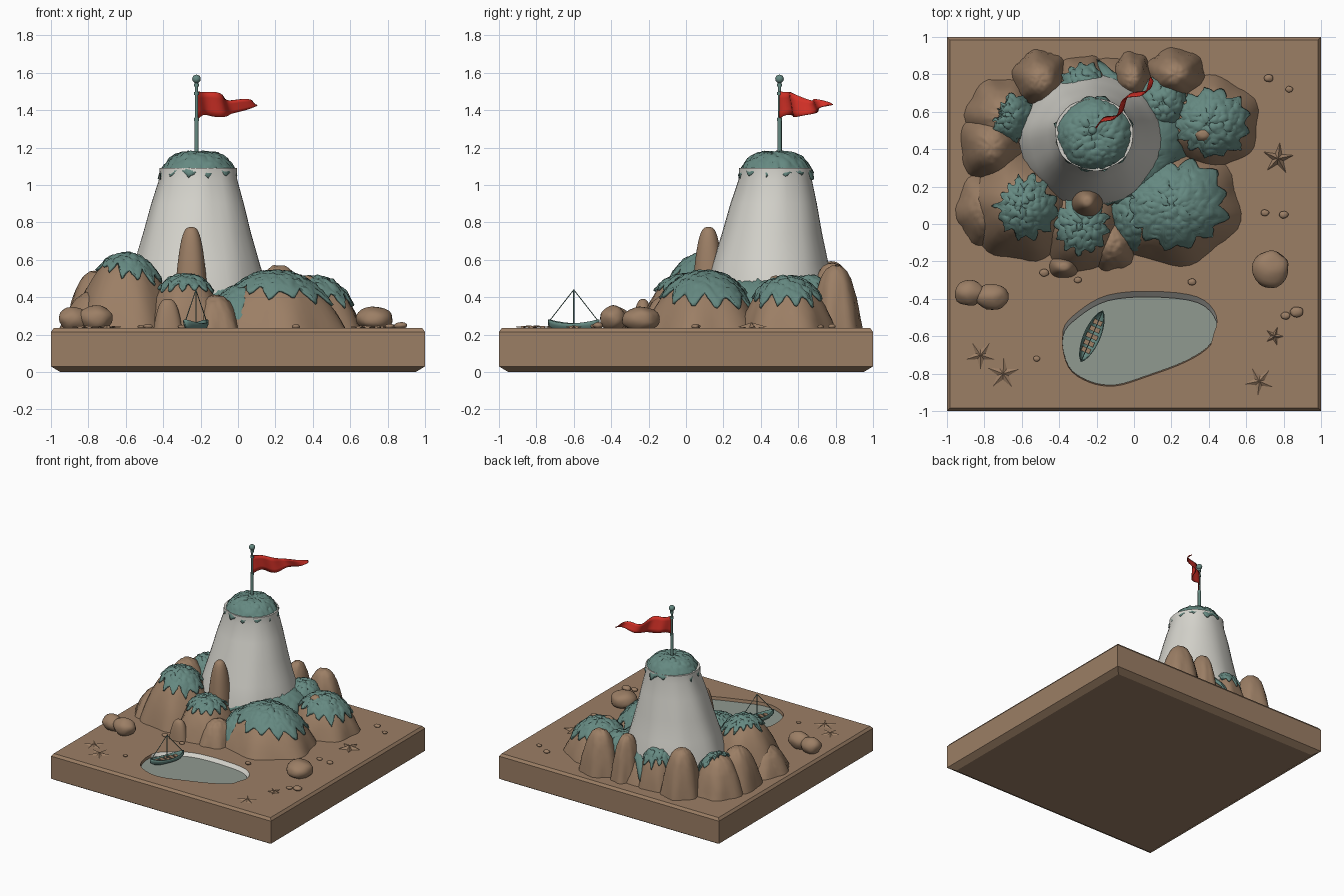
import bpy, bmesh, math, random
from math import sin, cos, pi, tau
from mathutils import Vector, Matrix, noise

random.seed(4)
if "Cube" in bpy.data.objects:
    bpy.data.objects.remove(bpy.data.objects["Cube"], do_unlink=True)


def material(name, rgb):
    m = bpy.data.materials.new(name)
    m.use_nodes = True
    m.diffuse_color = (*rgb, 1)
    m.node_tree.nodes["Principled BSDF"].inputs["Base Color"].default_value = (*rgb, 1)
    return m


SAND = material("sandy_brown", (0.33, 0.21, 0.13))
MOSS = material("moss_teal", (0.13, 0.25, 0.22))
PALE = material("pale_stone", (0.66, 0.65, 0.60))
WATER = material("pond_water", (0.28, 0.32, 0.28))
RED = material("flag_red", (0.65, 0.03, 0.02))
GROUND = 0.235


def add(name, bm, *mats, angle=40, solid=0):
    me = bpy.data.meshes.new(name)
    bm.to_mesh(me)
    bm.free()
    me.shade_smooth()
    me.set_sharp_from_angle(angle=math.radians(angle))
    ob = bpy.data.objects.new(name, me)
    bpy.context.scene.collection.objects.link(ob)
    for m in mats:
        me.materials.append(m)
    if solid:
        mod = ob.modifiers.new("thickness", 'SOLIDIFY')
        mod.thickness, mod.offset = solid, 1
    return ob


def grid(bm, rows, wrap=False):
    # Skin a list of equally long vertex rows
    rows = [[bm.verts.new(p) for p in r] for r in rows]
    n = len(rows[0])
    for a, b in zip(rows, rows[1:]):
        for i in range(n if wrap else n - 1):
            k = (i + 1) % n
            bm.faces.new((a[i], b[i], b[k], a[k]))
    return rows


def rod(name, p, q, r, mat):
    p, q = Vector(p), Vector(q)
    bm = bmesh.new()
    turn = (q - p).to_track_quat('Z', 'Y').to_matrix().to_4x4()
    bmesh.ops.create_cone(bm, cap_ends=True, segments=10, radius1=r, radius2=r,
                          depth=(q - p).length, matrix=Matrix.Translation((p + q) / 2) @ turn)
    return add(name, bm, mat)


# Domed rock surface: u runs from the summit (0) to the foot (1)
def dome_point(spec, u, a, bump=0.0):
    x, y, z, rx, ry, h, p, k, flute = spec
    f = u * (1 + flute * u * u * cos(k * a + x * 9))
    v = Vector((x + rx * f * cos(a), y + ry * f * sin(a), z + h * (1 - u ** p)))
    v.z += bump * noise.noise(v * 45)
    if bump:
        v += Vector((cos(a), sin(a), 0)) * bump * u * noise.noise(v * 38)
    return v


def dome(name, spec, mat, limit=None, bump=0.0, seg=48, rings=14, solid=0):
    bm = bmesh.new()
    angles = [tau * i / seg for i in range(seg)]
    rows = [[dome_point(spec, (limit[i] if limit else 1) * j / rings, a, bump)
             for i, a in enumerate(angles)] for j in range(1, rings + 1)]
    rings_v = grid(bm, rows, wrap=True)
    top = bm.verts.new(dome_point(spec, 0, 0))
    for i in range(seg):
        bm.faces.new((top, rings_v[0][i], rings_v[0][(i + 1) % seg]))
    return add(name, bm, mat, angle=60, solid=solid)


def moss(name, spec, reach, jag=0.13, spikes=13, lean=0.0, way=0.0):
    # Ragged shell draped over a rock, leaning further down toward one side
    seg = 96
    tips = [(jag if i % 2 else -jag) * random.uniform(0.3, 1) for i in range(spikes * 2)]
    limit = []
    for i in range(seg):
        t = i / seg * len(tips)
        j, f = int(t), t % 1
        edge = tips[j] * (1 - f) + tips[(j + 1) % len(tips)] * f
        limit.append(max(0.1, min(1, reach + edge + lean * cos(tau * i / seg - way))))
    dome(name, spec, MOSS, limit, bump=0.012, seg=seg, rings=22, solid=0.014)


# Square slab with a pond hollow
outline = [Vector(p) for p in ((-.38, -.6), (-.35, -.76), (-.24, -.84), (-.1, -.86), (.07, -.81),
                               (.28, -.73), (.41, -.64), (.44, -.52), (.34, -.42), (.1, -.39),
                               (-.14, -.41), (-.3, -.5))]
shore = []
for i in range(len(outline)):
    a, b, c, d = (outline[(i + k) % len(outline)] for k in (-1, 0, 1, 2))
    for t in (0, .25, .5, .75):
        shore.append(b + t * ((c - a) / 2 + t * (a - 2.5 * b + 2 * c - d / 2
                              + t * (1.5 * b - 1.5 * c + d / 2 - a / 2))))
bm = bmesh.new()
rows = [[(sx * s, sy * s, z) for sx, sy in ((-1, -1), (1, -1), (1, 1), (-1, 1))]
        for s, z in ((.95, 0), (1, .03), (1, .215), (.985, GROUND))]
slab = grid(bm, rows, wrap=True)
bm.faces.new(slab[0])
hollow = grid(bm, [[(p.x, p.y + (.03 if p.y > -.62 else -.006), GROUND) for p in shore],
                   [(p.x, p.y, .2) for p in shore]], wrap=True)
for f in bm.faces:
    c = f.calc_center_median()
    f.material_index = int(.205 < c.z < .23 and -.6 < c.y < -.3 and abs(c.x) < .5)
bm.faces.new(hollow[1])
rims = [bm.edges.get((r[i], r[(i + 1) % len(r)])) for r in (slab[3], hollow[0]) for i in range(len(r))]
bmesh.ops.triangle_fill(bm, use_beauty=True, use_dissolve=False, edges=rims, normal=(0, 0, 1))
bmesh.ops.recalc_face_normals(bm, faces=bm.faces)
add("base_slab", bm, SAND, PALE, angle=25)

bm = bmesh.new()
bm.faces.new([bm.verts.new((p.x, p.y, .212)) for p in shore])
add("pond_surface", bm, WATER)

# Brown mounds: x, y, width, depth, height, roundness, moss (reach, lean, direction)
mounds = [
    ("plateau", -.15, .45, .47, .42, .27, 5, (.86, 0, 0)),
    ("front_right_mound", .2, .1, .37, .32, .3, 2.4, (.68, .08, .3)),
    ("back_right_mound", .4, .54, .27, .25, .27, 2.6, (.66, .05, 0)),
    ("front_left_mound", -.6, .1, .29, .3, .395, 2.3, (.5, .12, -.5)),
    ("front_middle_mound", -.28, 0, .23, .26, .28, 2.6, (.56, 0, 0)),
    ("front_gap_mound", .02, .08, .17, .24, .22, 3, (.82, .08, -1.57)),
    ("front_low_rock", -.12, -.1, .14, .15, .18, 2.6, None),
    ("left_shoulder", -.78, .08, .17, .2, .2, 2.3, None),
    ("left_rock", -.76, .42, .17, .2, .31, 2.6, None),
    ("back_left_mound", -.7, .58, .2, .2, .29, 2.6, (.45, .4, -.3)),
    ("back_rock_a", -.5, .77, .15, .16, .36, 3, None),
    ("back_mossy_rock", -.27, .74, .17, .16, .29, 3, (.65, 0, 0)),
    ("back_rock_b", -.01, .78, .11, .14, .35, 3, None),
    ("back_rock_c", .22, .8, .16, .14, .34, 2.8, None),
    ("back_mossy_ridge", .14, .65, .17, .17, .27, 3.5, (.8, 0, 0)),
]
for name, x, y, rx, ry, h, p, cover in mounds:
    spec = (x, y, GROUND - .005, rx, ry, h, p, random.choice((5, 6, 7)), .05)
    dome(name, spec, SAND, bump=0.006)
    if cover:
        moss(name + "_moss", spec, cover[0], lean=cover[1], way=cover[2])
dome("standing_rock", (-.25, .12, .4, .09, .09, .375, 3.2, 4, .03), SAND)
dome("pond_rock", (-.375, -.23, .23, .08, .06, .16, 3, 4, .04), SAND)
dome("mound_stone", (.37, .48, .45, .06, .05, .065, 3, 5, .05), SAND)

# Pale tower with uneven faceted sides
bm = bmesh.new()
rows = []
profile = ((.21, .478, 1.09), (.212, .478, 1.03), (.25, .47, .9), (.29, .46, .74),
           (.335, .45, .58), (.375, .45, .45), (.39, .45, .35))
for r, y, z in profile:
    ring = []
    for i in range(40):
        a = tau * i / 40
        w = r * (1 + .035 * noise.noise(Vector((cos(a) * 2.2, sin(a) * 2.2, z * 1.5))))
        ring.append((-.212 - .06 * (1.05 - z) * .3 + w * cos(a), y + w * .92 * sin(a), z))
    rows.append(ring)
top = grid(bm, rows, wrap=True)[0]
bm.faces.new(top)
add("tower", bm, PALE, angle=35)
moss("tower_moss_cap", (-.212, .48, 1.025, .208, .2, .14, 4, 5, .02), .93, jag=.07, spikes=12)

# Flagpole and pennant
rod("flagpole_lower", (-.222, .5, 1.12), (-.222, .5, 1.36), .012, MOSS)
rod("flagpole_upper", (-.222, .5, 1.34), (-.222, .5, 1.56), .008, MOSS)
for z in (1.35, 1.49, 1.535):
    rod("flagpole_collar", (-.222, .5, z - .008), (-.222, .5, z + .008), .014, MOSS)
bm = bmesh.new()
bmesh.ops.create_uvsphere(bm, u_segments=16, v_segments=10, radius=.023,
                          matrix=Matrix.Translation((-.222, .5, 1.567)))
add("flagpole_ball", bm, MOSS)
start, along = Vector((-.22, .5, 1.427)), Vector((.32, .27, -.005))
across = Vector((-.64, .77, 0))
bm = bmesh.new()
rows = []
for i in range(29):
    s = i / 28
    half = .073 * (1 - s) ** .7 * (1 - .12 * sin(s * 14)) + .002
    rows.append([start + along * s + across * .024 * sin(s * 13 + v * .6) * min(1, s * 4)
                 + Vector((0, 0, v * half + .01 * sin(s * 9))) for v in (-1, -.5, 0, .5, 1)])
grid(bm, rows)
add("pennant", bm, RED, solid=.005)

# Rowing boat with benches, mast and stays
place = Matrix.Translation((-.225, -.6, .215)) @ Matrix.Rotation(math.atan2(.28, .12), 4, 'Z')
bm = bmesh.new()
rows = []
for i in range(17):
    t = -1 + i / 8
    w = .045 * max(0, 1 - t * t) ** .7 + .001
    keel, rim = .035 * t ** 4, .045 + .022 * t * t
    rows.append([place @ Vector((.15 * t, w * sin(b), rim - (rim - keel) * cos(b)))
                 for b in (pi * k / 8 for k in range(-4, 5))])
grid(bm, rows)
add("boat_hull", bm, MOSS, solid=.005)
for t in (-.08, -.04, 0, .04, .08):
    bm = bmesh.new()
    bmesh.ops.create_cube(bm, size=1, matrix=place @ Matrix.Translation((t, 0, .036))
                          @ Matrix.Diagonal((.026, .064 - abs(t) * .2, .008, 1)))
    add("boat_bench", bm, SAND)
peak = place @ Vector((0, 0, .225))
rod("boat_mast", place @ Vector((0, 0, .01)), peak, .0035, MOSS)
for t in (-.14, .14):
    rod("boat_stay", place @ Vector((t, 0, .06)), peak, .0025, MOSS)


# Loose boulders and pebbles
def boulder(name, x, y, rx, ry, h):
    bm = bmesh.new()
    bmesh.ops.create_icosphere(bm, subdivisions=3, radius=1)
    for v in bm.verts:
        v.co *= 1 + .14 * noise.noise(v.co * 1.3 + Vector((x, y, 0)) * 7)
        v.co = Vector((x + v.co.x * rx, y + v.co.y * ry, GROUND + h * (.42 + .58 * v.co.z)))
    add(name, bm, SAND, angle=60)


boulder("boulder_left_outer", -.88, -.37, .08, .07, .11)
boulder("boulder_left_inner", -.76, -.39, .09, .07, .12)
boulder("boulder_right", .73, -.24, .1, .1, .115)
for x, y, r in ((.87, -.47, .035), (.81, -.49, .025), (-.52, -.72, .018), (.72, .78, .025),
                (.83, .72, .02), (.7, .06, .022), (.8, .05, .025), (.31, -.31, .022),
                (-.3, -.3, .02), (-.48, -.26, .025)):
    boulder("pebble", x, y, r, r * .8, r * .9)


# Five-armed sea stars, some half buried
def sea_star(name, x, y, r, h, turn):
    bm = bmesh.new()
    ring = []
    for i in range(10):
        a, s = turn + i * pi / 5, r if i % 2 == 0 else r * .36
        ring.append(bm.verts.new((x + s * cos(a), y + s * sin(a), GROUND + (.006 if i % 2 == 0 else 0))))
    top = bm.verts.new((x, y, GROUND + h))
    for i in range(10):
        bm.faces.new((top, ring[i], ring[(i + 1) % 10]))
    add(name, bm, SAND, angle=15)


sea_star("sea_star", .77, .35, .085, .03, .2)
for x, y, r in ((-.82, -.7, .08), (-.7, -.8, .09), (.67, -.84, .08), (.75, -.6, .05)):
    sea_star("buried_star", x, y, r, .014, x * 5)
